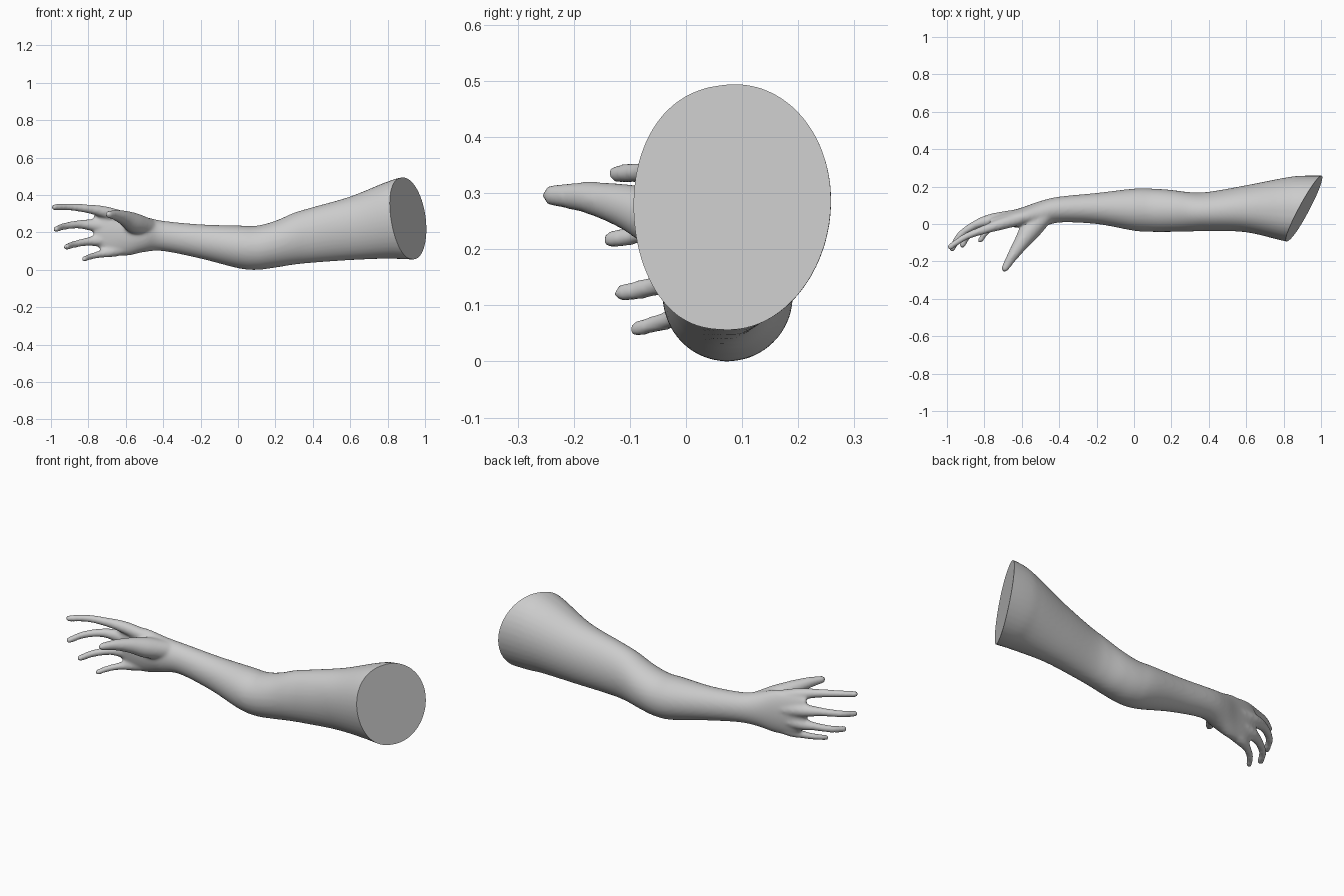
import bpy, bmesh, math
from mathutils import Vector

cube = bpy.data.objects.get("Cube")
if cube:
    bpy.data.objects.remove(cube)


def spline(points, steps):
    """Catmull-Rom interpolation of equal-length tuples."""
    pts = [Vector(p) for p in points]
    pts = [pts[0] * 2 - pts[1]] + pts + [pts[-1] * 2 - pts[-2]]
    out = []
    for a, b, c, d in zip(pts, pts[1:], pts[2:], pts[3:]):
        for i in range(steps):
            t = i / steps
            out.append(b + (c - a) * (t / 2) + (a * 2 - b * 5 + c * 4 - d) * (t * t / 2)
                       + (b * 3 - a - c * 3 + d) * (t ** 3 / 2))
    return out + [pts[-2]]


def loft(bm, rings):
    """Skin a list of point rings and close both ends."""
    loops = [[bm.verts.new(p) for p in ring] for ring in rings]
    n = len(loops[0])
    for a, b in zip(loops, loops[1:]):
        for i in range(n):
            j = (i + 1) % n
            bm.faces.new((a[i], a[j], b[j], b[i]))
    bm.faces.new(loops[0][::-1])
    bm.faces.new(loops[-1])


def limb_ring(x, z0, z1, y0, y1, n=40):
    """Oval section across x, fuller on the front side toward the shoulder."""
    ring = []
    full = min(max((x - 0.3) / 0.5, 0), 1)
    for i in range(n):
        a = math.tau * i / n
        c, s = math.cos(a), math.sin(a)
        if c < 0:
            c = -abs(c) ** (1 - 0.2 * full)
        lean = 0.012 * full * s * (1 if c < 0 else -0.6) * abs(c)
        ring.append((x, (y0 + y1) / 2 + c * (y1 - y0) / 2 - lean,
                     (z0 + z1) / 2 + s * (z1 - z0) / 2))
    return ring


def digit(bm, path, n=16):
    """Tapered tube with a round tip; path holds x, y, z, radius."""
    pts = spline(path, 6)
    rings = []
    for i, p in enumerate(pts):
        tan = (pts[min(i + 1, len(pts) - 1)] - pts[max(i - 1, 0)]).to_3d().normalized()
        u = tan.cross(Vector((0, 0, 1))).normalized()
        v = tan.cross(u)
        rings.append([p.to_3d() + (u * math.cos(math.tau * k / n)
                                   + v * math.sin(math.tau * k / n)) * p[3] for k in range(n)])
    loft(bm, rings)
    tip = bmesh.ops.create_icosphere(bm, subdivisions=3, radius=pts[-1][3])
    bmesh.ops.translate(bm, verts=tip["verts"], vec=pts[-1].to_3d())


bm = bmesh.new()

# Palm, wrist, forearm, elbow and upper arm: x, bottom, top, front, back
sections = [
    (-0.77, 0.14, 0.30, 0.00, 0.035),
    (-0.70, 0.085, 0.315, -0.012, 0.06),
    (-0.60, 0.075, 0.315, -0.02, 0.088),
    (-0.50, 0.095, 0.285, -0.02, 0.123),
    (-0.40, 0.10, 0.262, 0.008, 0.146),
    (-0.20, 0.06, 0.243, 0.00, 0.166),
    (0.00, 0.009, 0.237, -0.036, 0.189),
    (0.10, 0.00, 0.236, -0.042, 0.189),
    (0.20, 0.012, 0.262, -0.042, 0.182),
    (0.30, 0.028, 0.305, -0.04, 0.170),
    (0.40, 0.038, 0.335, -0.037, 0.172),
    (0.60, 0.052, 0.392, -0.044, 0.207),
    (0.80, 0.06, 0.472, -0.09, 0.246),
    (0.90, 0.056, 0.497, -0.105, 0.258),
    (1.08, 0.056, 0.50, -0.11, 0.258),
]
loft(bm, [limb_ring(*s) for s in spline(sections, 8)])

# Fingers and thumb
digits = [
    [(-0.60, 0.03, 0.275, 0.035), (-0.71, 0.0, 0.308, 0.032), (-0.80, -0.03, 0.326, 0.024),
     (-0.90, -0.068, 0.336, 0.019), (-0.982, -0.122, 0.335, 0.017)],
    [(-0.62, 0.04, 0.22, 0.04), (-0.76, 0.022, 0.237, 0.034), (-0.85, -0.005, 0.243, 0.023),
     (-0.93, -0.06, 0.232, 0.019), (-0.972, -0.132, 0.217, 0.017)],
    [(-0.62, 0.04, 0.165, 0.036), (-0.74, 0.022, 0.157, 0.032), (-0.81, -0.003, 0.150, 0.022),
     (-0.88, -0.052, 0.135, 0.019), (-0.917, -0.112, 0.122, 0.017)],
    [(-0.58, 0.035, 0.12, 0.035), (-0.68, 0.018, 0.096, 0.029), (-0.74, -0.005, 0.083, 0.020),
     (-0.79, -0.044, 0.070, 0.017), (-0.822, -0.088, 0.058, 0.015)],
    [(-0.48, 0.045, 0.225, 0.05), (-0.555, -0.035, 0.25, 0.055), (-0.605, -0.105, 0.276, 0.041),
     (-0.652, -0.175, 0.292, 0.029), (-0.69, -0.237, 0.296, 0.02)],
]
for path in digits:
    digit(bm, path)
bmesh.ops.recalc_face_normals(bm, faces=bm.faces[:])

mesh = bpy.data.meshes.new("arm")
bm.to_mesh(mesh)
bm.free()
arm = bpy.data.objects.new("arm", mesh)
bpy.context.collection.objects.link(arm)

# Fuse the parts into one soft skin
remesh = arm.modifiers.new("fuse", "REMESH")
remesh.mode = "VOXEL"
remesh.voxel_size = 0.008
soften = arm.modifiers.new("soften", "SMOOTH")
soften.factor = 0.5
soften.iterations = 10
fused = bpy.data.meshes.new_from_object(arm.evaluated_get(bpy.context.evaluated_depsgraph_get()))
arm.modifiers.clear()

# Flat slanted cut at the shoulder end
bm = bmesh.new()
bm.from_mesh(fused)
cut = bmesh.ops.bisect_plane(bm, geom=bm.verts[:] + bm.edges[:] + bm.faces[:],
                             plane_co=(0.91, 0.08, 0.27), plane_no=(1, -0.53, 0.14),
                             clear_outer=True)
rim = [e for e in cut["geom_cut"] if isinstance(e, bmesh.types.BMEdge)]
bmesh.ops.contextual_create(bm, geom=rim)
bmesh.ops.recalc_face_normals(bm, faces=bm.faces[:])
bm.to_mesh(fused)
bm.free()
arm.data = fused

# Single plain colour
skin = bpy.data.materials.new("plain grey")
skin.use_nodes = True
grey = (0.6, 0.6, 0.6, 1)
skin.diffuse_color = grey
skin.node_tree.nodes["Principled BSDF"].inputs["Base Color"].default_value = grey
arm.data.materials.clear()
arm.data.materials.append(skin)

bpy.context.view_layer.objects.active = arm
arm.select_set(True)
bpy.ops.object.shade_smooth_by_angle(angle=math.radians(40))
